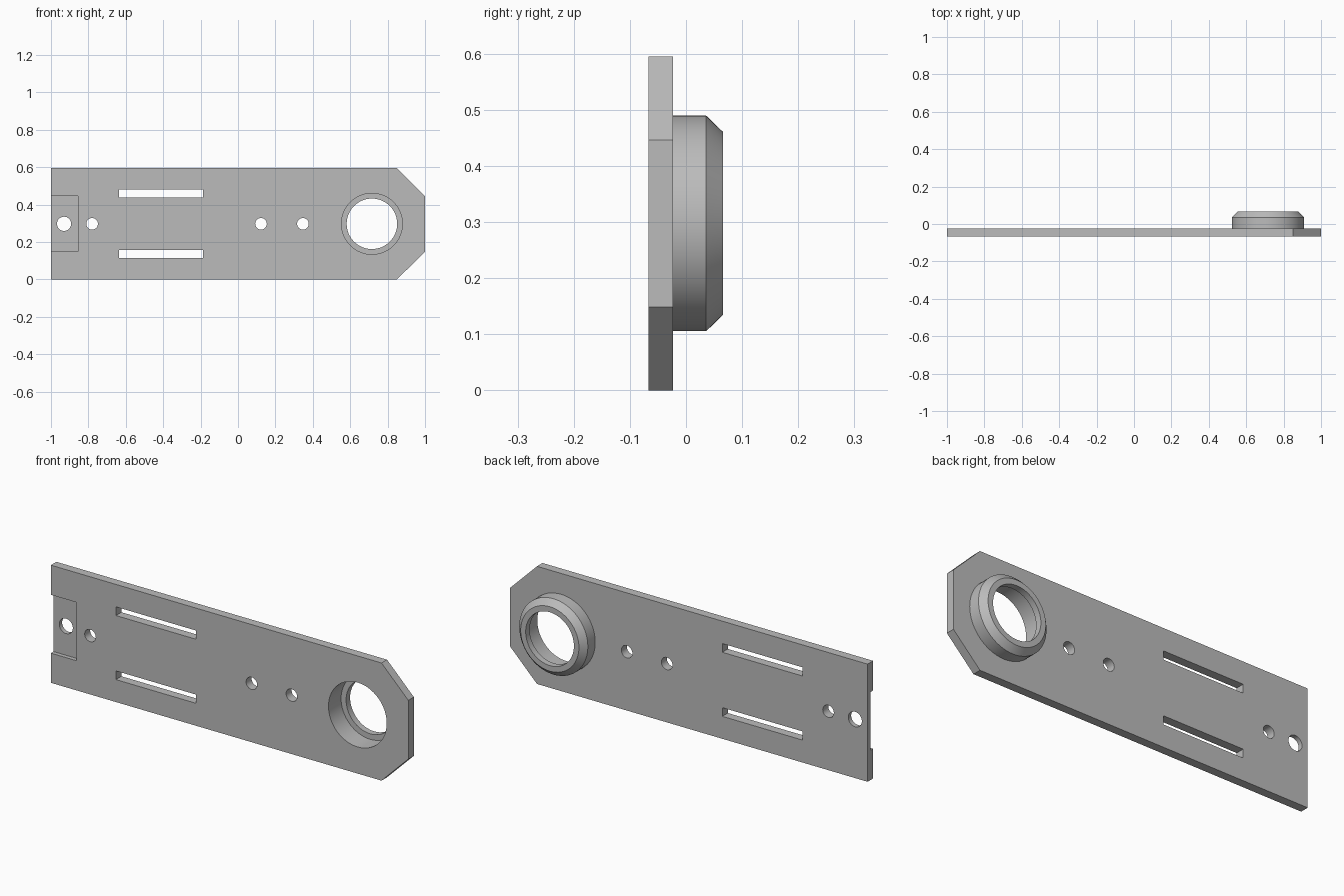
import bpy, bmesh, math
from mathutils import Matrix

if "Cube" in bpy.data.objects:
    bpy.data.objects.remove(bpy.data.objects["Cube"], do_unlink=True)

HEIGHT, MID = 0.595, 0.2975          # plate height and centre line
FRONT, BACK, RIM = -0.067, -0.023, 0.066
RING_X, BORE, LIP, OUTER = 0.716, 0.163, 0.135, 0.192
SEGMENTS = 64

grey = bpy.data.materials.new("plain grey")
grey.use_nodes = True
grey.diffuse_color = (0.5, 0.5, 0.5, 1)
grey.node_tree.nodes["Principled BSDF"].inputs["Base Color"].default_value = (0.5, 0.5, 0.5, 1)


def make_object(name, bm):
    mesh = bpy.data.meshes.new(name)
    bm.to_mesh(mesh)
    bm.free()
    mesh.materials.append(grey)
    obj = bpy.data.objects.new(name, mesh)
    bpy.context.collection.objects.link(obj)
    return obj


def prism(name, outline, y0, y1):
    """Extrude an (x, z) outline from y0 to y1."""
    bm = bmesh.new()
    face = bm.faces.new([bm.verts.new((x, y0, z)) for x, z in outline])
    new = bmesh.ops.extrude_face_region(bm, geom=[face])["geom"]
    bmesh.ops.translate(bm, vec=(0, y1 - y0, 0),
                        verts=[v for v in new if isinstance(v, bmesh.types.BMVert)])
    bmesh.ops.recalc_face_normals(bm, faces=bm.faces)
    return make_object(name, bm)


def box(x0, x1, z0, z1):
    return [(x0, z0), (x1, z0), (x1, z1), (x0, z1)]


def circle(x, radius, count=SEGMENTS):
    turns = [2 * math.pi * i / count for i in range(count)]
    return [(x + radius * math.cos(a), MID + radius * math.sin(a)) for a in turns]


def cut(target, outline, y0=-0.2, y1=0.2):
    cutter = prism("cutter", outline, y0, y1)
    cutter.hide_render = True
    mod = target.modifiers.new("cut", "BOOLEAN")
    mod.operation, mod.solver, mod.object = "DIFFERENCE", "EXACT", cutter
    bpy.context.view_layer.objects.active = target
    bpy.ops.object.modifier_apply(modifier=mod.name)
    bpy.data.objects.remove(cutter, do_unlink=True)


def smooth(obj):
    bpy.ops.object.select_all(action="DESELECT")
    obj.select_set(True)
    bpy.context.view_layer.objects.active = obj
    bpy.ops.object.shade_smooth_by_angle(angle=math.radians(30))


# Flat plate with two clipped corners
plate = prism("plate", [(-1, 0), (0.85, 0), (1, 0.149), (1, HEIGHT - 0.149),
                        (0.85, HEIGHT), (-1, HEIGHT)], FRONT, BACK)

# Shallow recess at the end of the front face
cut(plate, box(-1.1, -0.856, 0.15, HEIGHT - 0.15), -0.2, -0.046)

# Long slots, mirrored about the centre line
for side in (-1, 1):
    z = MID + side * 0.162
    cut(plate, box(-0.636, -0.187, z - 0.022, z + 0.022))

# Screw holes and the large bore
for x, radius in ((-0.93, 0.038), (-0.78, 0.031), (0.123, 0.031), (0.347, 0.031)):
    cut(plate, circle(x, radius, 32))
cut(plate, circle(RING_X, BORE))
smooth(plate)

# Raised ring on the back: chamfered outside, inner lip at the rim
profile = [(OUTER, BACK), (OUTER, 0.036), (BORE, RIM),
           (LIP, RIM), (LIP, 0.034), (BORE, 0.034), (BORE, BACK)]
bm = bmesh.new()
loop = [bm.verts.new((r, y, 0)) for r, y in profile]
edges = [bm.edges.new((loop[i], loop[(i + 1) % len(loop)])) for i in range(len(loop))]
bmesh.ops.spin(bm, geom=loop + edges, cent=(0, 0, 0), axis=(0, 1, 0),
               angle=2 * math.pi, steps=SEGMENTS, use_merge=True)
bmesh.ops.remove_doubles(bm, verts=bm.verts, dist=0.0001)
bmesh.ops.recalc_face_normals(bm, faces=bm.faces)
# Open the hidden base where the ring joins the plate
base = [f for f in bm.faces if all(abs(v.co.y - BACK) < 0.0001 for v in f.verts)]
bmesh.ops.delete(bm, geom=base, context="FACES")
bmesh.ops.transform(bm, matrix=Matrix.Translation((RING_X, 0, MID)), verts=bm.verts)
smooth(make_object("bearing_ring", bm))
